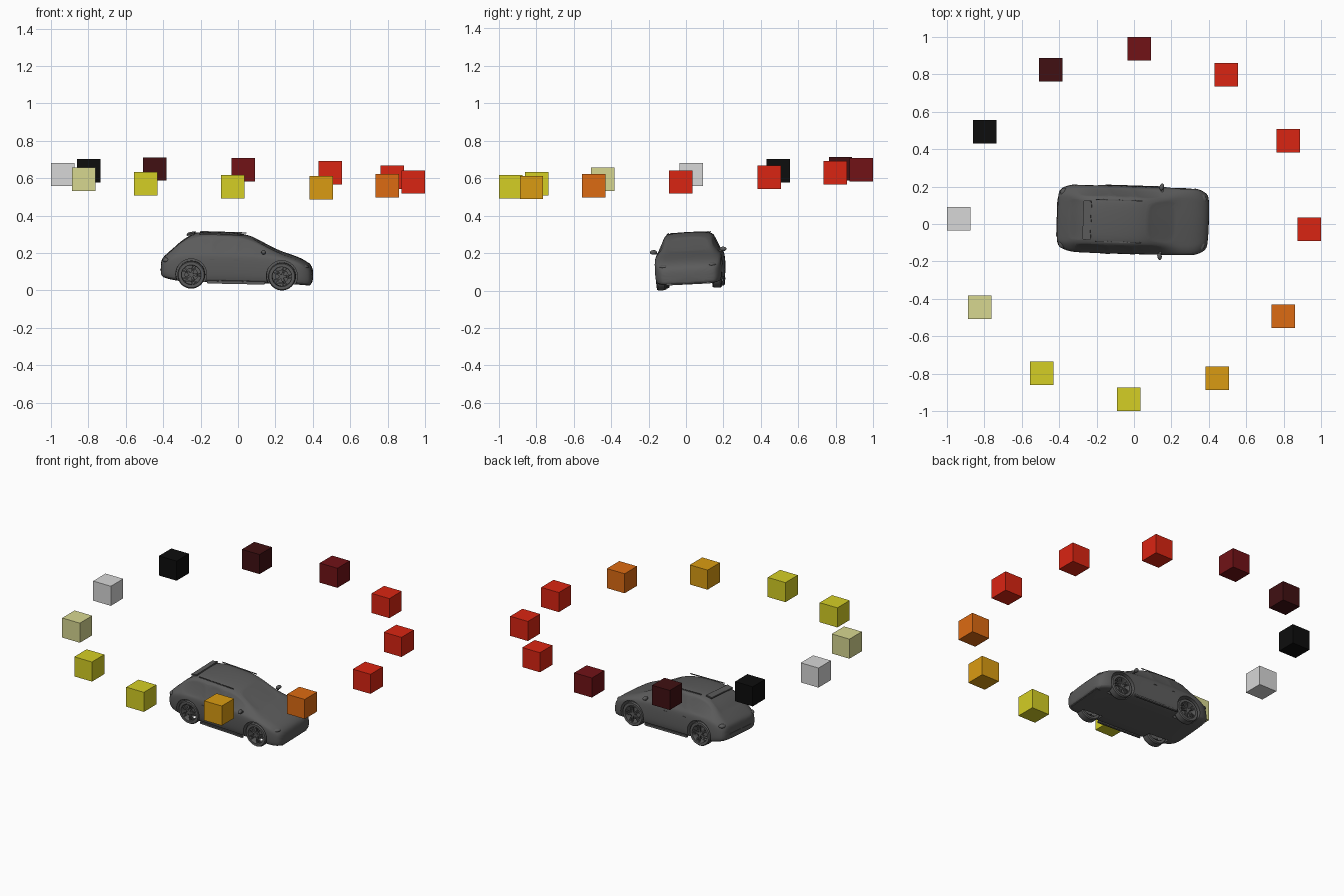
import bpy, bmesh, math
from mathutils import Matrix, Vector

if "Cube" in bpy.data.objects:
    bpy.data.objects.remove(bpy.data.objects["Cube"])


def material(name, r, g, b):
    m = bpy.data.materials.new(name)
    m.use_nodes = True
    m.diffuse_color = (r, g, b, 1)
    m.node_tree.nodes["Principled BSDF"].inputs["Base Color"].default_value = (r, g, b, 1)
    return m


grey = material("car grey", .105, .105, .105)
black = material("black", .004, .004, .004)
dark_maroon = material("dark maroon", .052, .005, .006)
maroon = material("maroon", .165, .006, .008)
red = material("red", .7, .018, .006)
orange = material("orange", .72, .145, .006)
amber = material("amber", .7, .33, .006)
yellow = material("yellow", .66, .62, .018)
pale_yellow = material("pale yellow", .68, .68, .28)
silver = material("silver", .68, .68, .68)


def add(name, bm, mat, parent=None, smooth=True):
    bmesh.ops.recalc_face_normals(bm, faces=bm.faces)
    me = bpy.data.meshes.new(name)
    bm.to_mesh(me)
    bm.free()
    me.materials.append(mat)
    ob = bpy.data.objects.new(name, me)
    bpy.context.collection.objects.link(ob)
    ob.parent = parent
    if smooth:
        activate(ob)
        bpy.ops.object.shade_smooth_by_angle(angle=math.radians(35))
    return ob


def activate(ob):
    bpy.ops.object.select_all(action='DESELECT')
    ob.select_set(True)
    bpy.context.view_layer.objects.active = ob


def place(loc, size=(1, 1, 1), turn=0, axis='Y'):
    return (Matrix.Translation(loc) @ Matrix.Rotation(turn, 4, axis)
            @ Matrix.Diagonal((*size, 1)))


def box(name, loc, size, turn=0, axis='Y', bevel=.003):
    bm = bmesh.new()
    bmesh.ops.create_cube(bm, size=1, matrix=place(loc, size, turn, axis))
    bmesh.ops.bevel(bm, geom=bm.edges[:], offset=bevel, segments=2, affect='EDGES')
    return add(name, bm, grey, car)


def blob(name, loc, size, turn=0, axis='Z'):
    bm = bmesh.new()
    bmesh.ops.create_uvsphere(bm, u_segments=20, v_segments=12, radius=1,
                              matrix=place(loc, size, turn, axis))
    return add(name, bm, grey, car)


def drum(bm, loc, radius, depth, sides=32):
    bmesh.ops.create_cone(bm, cap_ends=True, segments=sides, radius1=radius, radius2=radius,
                          depth=depth, matrix=place(loc, turn=math.pi / 2, axis='X'))


# ring of cubes on a gently tilted circle
ring = [maroon, red, red, red, orange, amber, yellow, yellow,
        pale_yellow, silver, black, dark_maroon]
for i, mat in enumerate(ring):
    a = math.radians(88.3 - 30 * i)
    loc = (.9375 * math.cos(a), .9375 * math.sin(a), .6 + .05 * math.cos(a - math.radians(112)))
    bm = bmesh.new()
    bmesh.ops.create_cube(bm, size=.125)
    add(f"ring_cube_{i + 1}", bm, mat, smooth=False).location = loc

# frame that leans and turns the whole car
car = bpy.data.objects.new("car_frame", None)
bpy.context.collection.objects.link(car)
car.location = (-.006, .027, .0135)
car.rotation_euler = (.05, .02, -.032)

# body stations: x, bottom, belt height, top, half width, roof half width
stations = [
    (-.408, .07, .125, .14, .125, .10),
    (-.395, .052, .14, .16, .158, .13),
    (-.345, .042, .17, .205, .178, .132),
    (-.305, .035, .183, .247, .182, .128),
    (-.235, .033, .187, .290, .184, .13),
    (-.13, .032, .189, .299, .184, .132),
    (0, .032, .189, .295, .183, .13),
    (.075, .032, .188, .276, .182, .126),
    (.15, .032, .185, .237, .182, .13),
    (.225, .032, .179, .199, .183, .14),
    (.285, .032, .166, .181, .183, .14),
    (.345, .028, .146, .16, .178, .13),
    (.388, .025, .115, .134, .155, .115),
    (.406, .035, .085, .105, .13, .09),
]


def section(bm, x, low, belt, top, w, roof):
    half = [(0, low), (.86 * w, low), (.98 * w, low + .012), (w, low + .45 * (belt - low)),
            (.985 * w, belt - .012), (.93 * w, belt + .003),
            (roof, belt + .84 * (top - belt)), (.82 * roof, top - .002), (0, top + .002)]
    pts = half + [(-y, z) for y, z in half[-2:0:-1]]
    return [bm.verts.new((x, y, z)) for y, z in pts]


bm = bmesh.new()
loops = [section(bm, *s) for s in stations]
n = len(loops[0])
skin = {}
for i in range(len(loops) - 1):
    for j in range(n):
        k = (j + 1) % n
        skin[i, j] = bm.faces.new((loops[i][j], loops[i][k], loops[i + 1][k], loops[i + 1][j]))
bm.faces.new(loops[0])
bm.faces.new(loops[-1])
bmesh.ops.recalc_face_normals(bm, faces=bm.faces)

# recessed panes: side windows, windscreen, rear window
panes = [([3, 4], [j]) for j in (5, 10)] + [([5], [j]) for j in (5, 10)]
panes += [([6, 7], [j]) for j in (5, 10)] + [([7, 8], [7, 8]), ([2, 3], [7, 8])]
for columns, rows in panes:
    bmesh.ops.inset_region(bm, faces=[skin[i, j] for i in columns for j in rows],
                           thickness=.006, depth=-.003, use_even_offset=True)
body = add("body_shell", bm, grey, car)
body.modifiers.new("smooth_skin", 'SUBSURF').levels = 2

# wheel arches cut from the shell
bm = bmesh.new()
for x in (-.24, .245):
    for s in (-1, 1):
        drum(bm, (x, s * .18, .077), .083, .14, 40)
cutter = add("arch_cutter", bm, grey, car)
cutter.hide_render = True
cut = body.modifiers.new("arches", 'BOOLEAN')
cut.object = cutter
cut.operation = 'DIFFERENCE'
cut.solver = 'EXACT'
activate(body)
for m in list(body.modifiers):
    bpy.ops.object.modifier_apply(modifier=m.name)
bpy.ops.object.shade_smooth_by_angle(angle=math.radians(35))
bpy.data.objects.remove(cutter)


# wheels: turned tyre, brake disc, hub and ten spokes
def wheel(name, x, s):
    bm = bmesh.new()
    outline = [(.053, -.025), (.069, -.025), (.074, -.018), (.074, .018),
               (.069, .025), (.054, .024), (.051, .015), (.051, -.02)]
    vs = [bm.verts.new((r, y, 0)) for r, y in outline]
    es = [bm.edges.new((vs[i - 1], vs[i])) for i in range(len(vs))]
    bmesh.ops.spin(bm, geom=vs + es, cent=(0, 0, 0), axis=(0, 1, 0),
                   angle=math.tau, steps=36)
    bmesh.ops.remove_doubles(bm, verts=bm.verts, dist=.0002)
    drum(bm, (0, -s * .004, 0), .036, .008)
    drum(bm, (0, s * .012, 0), .013, .02, 20)
    for i in range(10):
        a = math.tau * (i // 2) / 5 + (.17 if i % 2 else -.17)
        turn = Matrix.Rotation(a, 4, 'Y')
        bmesh.ops.create_cube(bm, size=1, matrix=turn @ place((.03, s * .016, 0), (.046, .009, .007)))
    add(name, bm, grey, car).location = (x, s * .149, .074)


for end, x in (("rear", -.24), ("front", .245)):
    for side, s in (("left", 1), ("right", -1)):
        wheel(f"{end}_{side}_wheel", x, s)

# paired fittings
for side, s in (("left", 1), ("right", -1)):
    blob(f"{side}_mirror", (.145, s * .186, .203), (.012, .019, .012), s * -.2)
    box(f"{side}_mirror_arm", (.148, s * .167, .194), (.012, .03, .007))
    box(f"{side}_sill", (0, s * .174, .038), (.31, .014, .016))
    box(f"{side}_roof_rail", (-.08, s * .112, .291), (.25, .006, .006), .01, bevel=.002)
    blob(f"{side}_headlight", (.358, s * .128, .127), (.032, .026, .012), s * -.7)
    blob(f"{side}_tail_light", (-.372, s * .138, .148), (.024, .024, .014), s * .6)
    blob(f"{side}_fog_light", (.384, s * .115, .06), (.012, .016, .011), s * -.5)
    for part, x in (("front", .0), ("rear", -.13)):
        box(f"{side}_{part}_door_handle", (x, s * .179, .158), (.028, .008, .006), bevel=.002)

# centre fittings
box("rear_spoiler", (-.25, 0, .286), (.045, .21, .009), -.2)
box("rear_bumper", (-.398, 0, .093), (.022, .22, .022), bevel=.008)
box("rear_plate", (-.396, 0, .128), (.012, .1, .022), .3)
box("front_splitter", (.382, 0, .032), (.03, .24, .01))
for i in range(3):
    box(f"grille_bar_{i + 1}", (.396, 0, .06 + .014 * i), (.014, .13, .005), bevel=.002)
